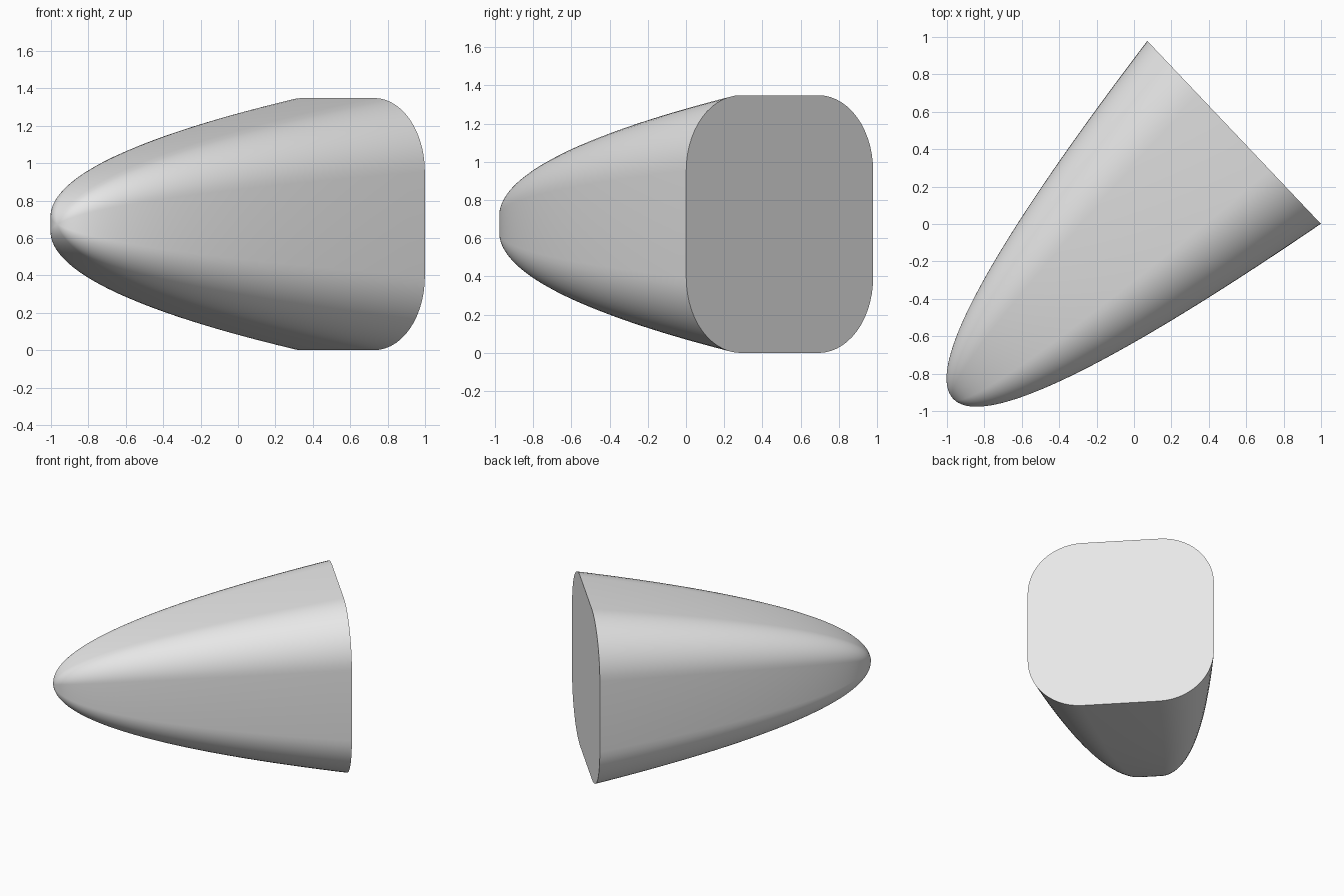
import bpy, bmesh, math
from mathutils import Vector

if "Cube" in bpy.data.objects:
    bpy.data.objects.remove(bpy.data.objects["Cube"])

HALF = 0.674        # half width of the flat end
FLAT = 0.28         # half length of each straight side
LENGTH = 2.07       # flat end to tip
RINGS, CORNER = 40, 14

base = Vector((0.535, 0.49, HALF))
axis = Vector((-0.98, -0.93, 0)).normalized()
side = Vector((-axis.y, axis.x, 0))
up = Vector((0, 0, 1))

# Rounded square cross-section
radius = HALF - FLAT
section = []
for q, (cx, cy) in enumerate([(1, 1), (-1, 1), (-1, -1), (1, -1)]):
    for i in range(CORNER + 1):
        a = math.pi / 2 * (q + i / CORNER)
        section.append((cx * FLAT + radius * math.cos(a),
                        cy * FLAT + radius * math.sin(a)))

# Parabolic nose: section scale is the square root of distance from the tip
bm = bmesh.new()
tip = bm.verts.new(base + axis * LENGTH)
rings = []
for k in range(1, RINGS + 1):
    s = k / RINGS
    centre = base + axis * LENGTH * (1 - s * s)
    rings.append([bm.verts.new(centre + side * u * s + up * v * s) for u, v in section])

n = len(section)
for j in range(n):
    m = (j + 1) % n
    bm.faces.new((tip, rings[0][j], rings[0][m]))
    for a, b in zip(rings, rings[1:]):
        bm.faces.new((a[j], b[j], b[m], a[m]))

# Flat end
bm.faces.new(rings[-1])
bmesh.ops.recalc_face_normals(bm, faces=bm.faces)

mesh = bpy.data.meshes.new("nose_cone")
bm.to_mesh(mesh)
bm.free()
grey = bpy.data.materials.new("light grey")
grey.diffuse_color = (0.8, 0.8, 0.8, 1)
grey.use_nodes = True
grey.node_tree.nodes["Principled BSDF"].inputs["Base Color"].default_value = grey.diffuse_color
mesh.materials.append(grey)

cone = bpy.data.objects.new("nose_cone", mesh)
bpy.context.collection.objects.link(cone)
bpy.context.view_layer.objects.active = cone
cone.select_set(True)
bpy.ops.object.shade_smooth_by_angle(angle=math.radians(35))
